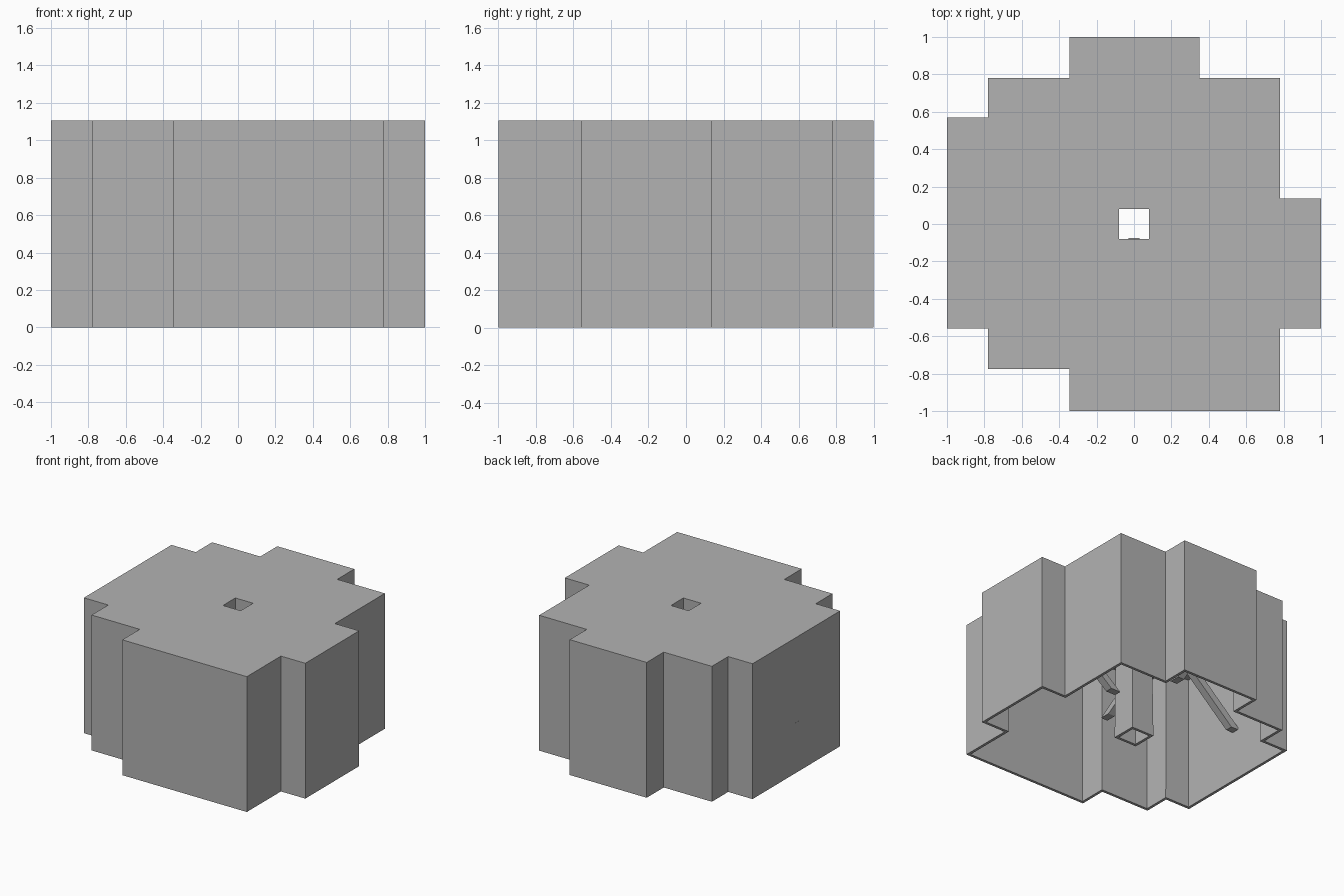
import bpy
import bmesh
from mathutils import Vector

HEIGHT = 1.105
WALL = 0.022
HOLE = 0.08

cube = bpy.data.objects.get("Cube")
if cube:
    bpy.data.objects.remove(cube, do_unlink=True)

grey = bpy.data.materials.new("plain_grey")
grey.use_nodes = True
grey.diffuse_color = (0.448, 0.448, 0.448, 1)
grey.node_tree.nodes["Principled BSDF"].inputs["Base Color"].default_value = grey.diffuse_color


def add_object(name, bm):
    mesh = bpy.data.meshes.new(name)
    bm.to_mesh(mesh)
    bm.free()
    mesh.materials.append(grey)
    obj = bpy.data.objects.new(name, mesh)
    bpy.context.collection.objects.link(obj)
    return obj


def add_loop(bm, points):
    verts = [bm.verts.new((x, y, HEIGHT)) for x, y in points]
    return [bm.edges.new((v, verts[i - 1])) for i, v in enumerate(verts)]


# Stepped outline of the housing, and the square opening in its top
outline = [(0.35, 1), (-0.345, 1), (-0.345, 0.78), (-0.78, 0.78),
           (-0.78, 0.57), (-1, 0.57), (-1, -0.56), (-0.78, -0.56),
           (-0.78, -0.775), (-0.345, -0.775), (-0.345, -1), (0.78, -1),
           (0.78, -0.56), (1, -0.56), (1, 0.135), (0.78, 0.135),
           (0.78, 0.78), (0.35, 0.78)]
opening = [(HOLE, HOLE), (-HOLE, HOLE), (-HOLE, -HOLE), (HOLE, -HOLE)]

# Hollow housing: top plate, outer walls and central shaft, open underneath
bm = bmesh.new()
rims = add_loop(bm, outline) + add_loop(bm, opening)
bmesh.ops.triangle_fill(bm, use_beauty=True, use_dissolve=False, edges=rims)
top_faces = list(bm.faces)
result = bmesh.ops.extrude_edge_only(bm, edges=rims)
for part in result["geom"]:
    if isinstance(part, bmesh.types.BMVert):
        part.co.z = 0
bmesh.ops.recalc_face_normals(bm, faces=bm.faces[:])
bm.normal_update()
if top_faces[0].normal.z < 0:
    bmesh.ops.reverse_faces(bm, faces=bm.faces[:])
housing = add_object("housing", bm)
solid = housing.modifiers.new("wall_thickness", 'SOLIDIFY')
solid.thickness = WALL
solid.offset = -1
solid.use_even_offset = True


# Slanted square braces with level ends
def add_brace(name, low, high, along_x):
    bm = bmesh.new()
    bmesh.ops.create_cube(bm, size=1)
    long, wide = 0.085, 0.06
    size = (long, wide) if along_x else (wide, long)
    for v in bm.verts:
        centre = Vector(high if v.co.z > 0 else low)
        v.co = centre + Vector((v.co.x * size[0], v.co.y * size[1], 0))
    add_object(name, bm)


add_brace("right_brace", (-0.958, 0, 0.41), (-0.2, 0, 1.09), True)
add_brace("left_brace", (0.2, 0, 0.31), (0.94, 0, 0.9), True)
add_brace("front_brace", (0, -0.3, 0.3), (0, -0.118, 0.42), False)
add_brace("back_brace", (0, 0.5, 0.26), (0, 0.94, 0.62), False)
